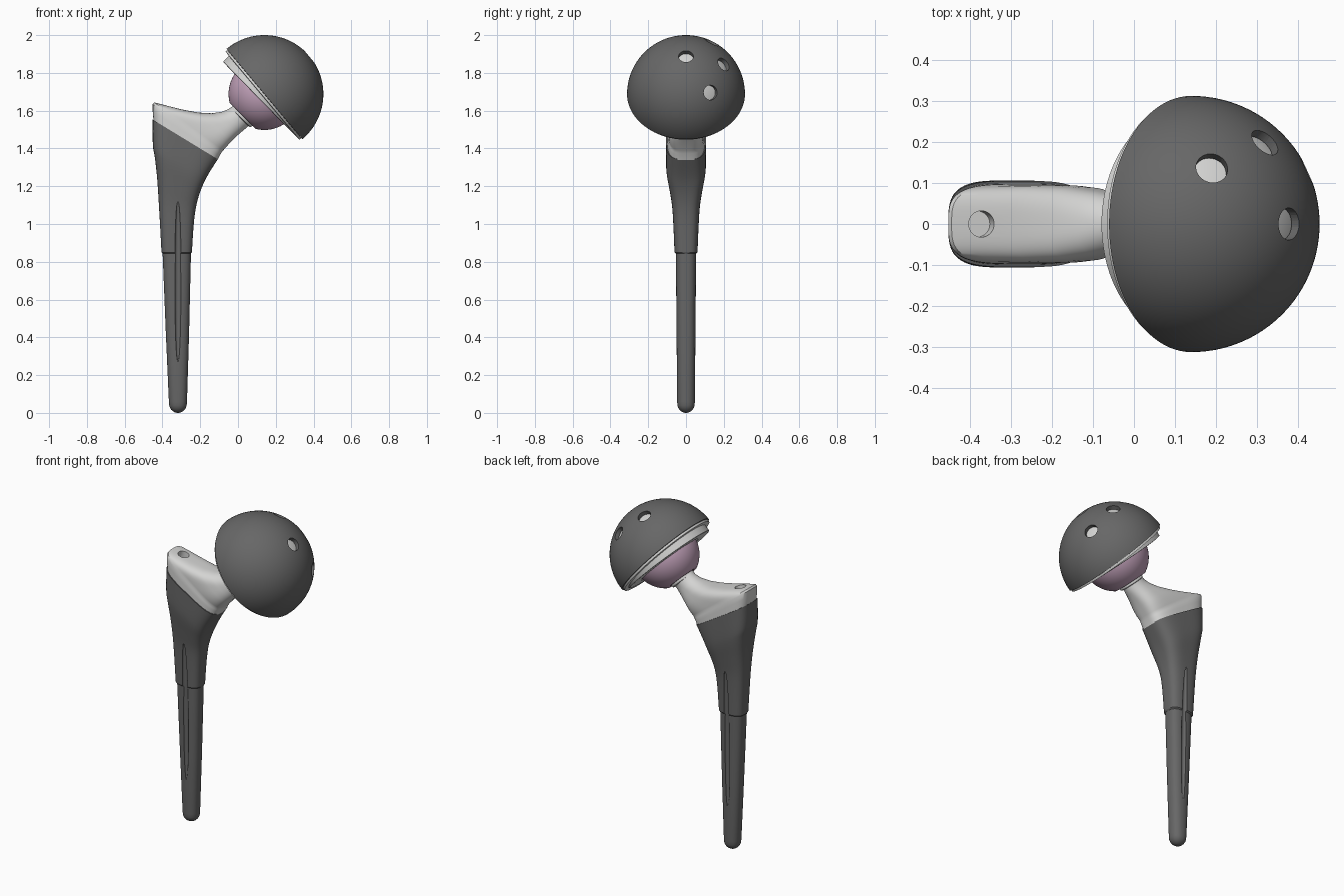
import bpy, bmesh, math
from mathutils import Vector, Matrix

if "Cube" in bpy.data.objects:
    bpy.data.objects.remove(bpy.data.objects["Cube"])

CENTRE = Vector((0.14, 0, 1.688))      # shared centre of cup, liner and head
CUP_ROT = Matrix.Rotation(math.radians(50), 4, 'Y')
NECK_ROT = Matrix.Rotation(math.radians(45), 4, 'Y')


def material(name, col):
    m = bpy.data.materials.new(name)
    m.diffuse_color = (*col, 1)
    m.use_nodes = True
    m.node_tree.nodes["Principled BSDF"].inputs["Base Color"].default_value = m.diffuse_color
    return m


DARK = material("dark_grey_metal", (0.135, 0.135, 0.135))
LIGHT = material("light_grey_metal", (0.66, 0.66, 0.65))
PINK = material("pink_ceramic", (0.54, 0.36, 0.49))


def finish(name, bm, mat):
    bmesh.ops.recalc_face_normals(bm, faces=bm.faces)
    me = bpy.data.meshes.new(name)
    bm.to_mesh(me)
    bm.free()
    ob = bpy.data.objects.new(name, me)
    bpy.context.collection.objects.link(ob)
    if mat:
        me.materials.append(mat)
    return ob


def activate(ob):
    bpy.ops.object.select_all(action='DESELECT')
    ob.select_set(True)
    bpy.context.view_layer.objects.active = ob


def smooth(ob, angle=35):
    activate(ob)
    bpy.ops.object.shade_smooth_by_angle(angle=math.radians(angle))


def cut(ob, cutters):
    for c in cutters:
        c.hide_render = True
        mod = ob.modifiers.new("cut", 'BOOLEAN')
        mod.operation = 'DIFFERENCE'
        mod.solver = 'EXACT'
        mod.object = c
        activate(ob)
        bpy.ops.object.modifier_apply(modifier=mod.name)
        bpy.data.objects.remove(c)


def skin(bm, rings):
    for a, b in zip(rings, rings[1:]):
        n = max(len(a), len(b))
        for i in range(n):
            j = (i + 1) % n
            if len(a) == 1:
                bm.faces.new((a[0], b[i], b[j]))
            elif len(b) == 1:
                bm.faces.new((a[i], a[j], b[0]))
            else:
                bm.faces.new((a[i], a[j], b[j], b[i]))


def revolve(name, profile, rot, mat, n=96, shear=None):
    """Spin (radius, height) points round an axis through CENTRE."""
    bm = bmesh.new()
    rings = []
    for r, h in profile:
        ring = []
        for i in range(1 if r < 1e-5 else n):
            t = 2 * math.pi * i / n
            p = Vector((r * math.cos(t), r * math.sin(t), h))
            if shear:
                p.z = shear(p)
            ring.append(bm.verts.new(CENTRE + rot @ p))
        rings.append(ring)
    skin(bm, rings)
    ob = finish(name, bm, mat)
    smooth(ob)
    return ob


def arc(r, a0, a1, n=24):
    """Arc points; angle is measured from the pole in degrees."""
    out = []
    for i in range(n + 1):
        a = math.radians(a0 + (a1 - a0) * i / n)
        out.append((abs(r * math.sin(a)), r * math.cos(a)))
    return out


def loft(name, sections, mat, n=64):
    """Skin superellipses; section = left x, z, right x, z, half depth, exponent."""
    bm = bmesh.new()
    rings = []
    for lx, lz, rx, rz, hy, e in sections:
        mid = Vector(((lx + rx) / 2, 0, (lz + rz) / 2))
        half = Vector(((rx - lx) / 2, 0, (rz - lz) / 2))
        ring = []
        for i in range(n):
            t = 2 * math.pi * (i + 0.5) / n
            c, s = math.cos(t), math.sin(t)
            u = math.copysign(abs(c) ** (2 / e), c)
            v = math.copysign(abs(s) ** (2 / e), s)
            ring.append(bm.verts.new(mid + half * u + Vector((0, hy * v, 0))))
        rings.append(ring)
    skin(bm, rings)
    bm.faces.new(rings[0])
    bm.faces.new(rings[-1])
    return finish(name, bm, mat)


def refine(secs, k=4):
    """Catmull-Rom interpolation between sections."""
    out = []
    for i in range(len(secs) - 1):
        p = [secs[max(0, min(len(secs) - 1, i + d))] for d in (-1, 0, 1, 2)]
        for j in range(k):
            t = j / k
            out.append(tuple(0.5 * (2 * b + (c - a) * t + (2 * a - 5 * b + 4 * c - d) * t * t
                                    + (3 * b - a - 3 * c + d) * t ** 3) for a, b, c, d in zip(*p)))
    return out + [secs[-1]]


def cylinder(name, base, direction, r, length):
    bm = bmesh.new()
    d = Vector(direction).normalized()
    m = Matrix.Translation(Vector(base) + d * length / 2) @ d.to_track_quat('Z', 'Y').to_matrix().to_4x4()
    bmesh.ops.create_cone(bm, cap_ends=True, segments=32, radius1=r, radius2=r, depth=length, matrix=m)
    return finish(name, bm, None)


# Dark stem: round tip, straight taper, small step, flared upper body
tip = [(-0.318 - 0.047 * s, z, -0.318 + 0.047 * s, z, 0.046 * s, 2.2)
       for s, z in [(math.sin(math.radians(a)), 0.048 * (1 - math.cos(math.radians(a))))
                    for a in (8, 20, 35, 50, 65, 80)]]
shaft = [(-0.366, 0.06, -0.27, 0.06, 0.047, 2.2), (-0.382, 0.42, -0.259, 0.42, 0.05, 2.5),
         (-0.399, 0.843, -0.249, 0.843, 0.054, 2.8)]
body = refine([(-0.405, 0.85, -0.244, 0.85, 0.061, 3),
               (-0.413, 1.00, -0.235, 0.99, 0.067, 3),
               (-0.42, 1.12, -0.224, 1.08, 0.074, 3),
               (-0.428, 1.24, -0.207, 1.15, 0.088, 3.2),
               (-0.44, 1.35, -0.182, 1.215, 0.102, 3.5),
               (-0.451, 1.42, -0.153, 1.27, 0.106, 3.5),
               (-0.452, 1.553, -0.107, 1.343, 0.105, 3.5)])
stem = loft("stem", tip + shaft + body, DARK)

# Long shallow grooves on the front and back of the stem
grooves = []
for side in (-1, 1):
    bm = bmesh.new()
    m = (Matrix.Translation((-0.318, side * 0.061, 0.70)) @ Matrix.Rotation(-side * math.radians(1.5), 4, 'X')
         @ Matrix.Diagonal((0.018, 0.018, 0.43, 1)))
    bmesh.ops.create_uvsphere(bm, u_segments=24, v_segments=24, radius=1, matrix=m)
    grooves.append(finish("groove_cutter", bm, None))
cut(stem, grooves)
smooth(stem, 30)

# Light shoulder narrowing into the neck
neck = loft("shoulder_and_neck", [
    (-0.447, 1.545, -0.109, 1.338, 0.099, 3.5),
    (-0.452, 1.60, -0.098, 1.36, 0.098, 3.5),
    (-0.452, 1.635, -0.09, 1.373, 0.097, 3.5),
    (-0.444, 1.644, -0.086, 1.38, 0.094, 3.5),
    (-0.40, 1.633, -0.078, 1.39, 0.094, 3.5),
    (-0.30, 1.607, -0.06, 1.41, 0.094, 3.4),
    (-0.21, 1.59, -0.036, 1.437, 0.089, 3.1),
    (-0.14, 1.586, -0.005, 1.467, 0.078, 2.6),
    (-0.085, 1.594, 0.025, 1.493, 0.067, 2.2),
    (-0.05, 1.609, 0.049, 1.513, 0.061, 2),
    (-0.022, 1.628, 0.07, 1.537, 0.062, 2)], LIGHT)
# Blind hole in the top of the shoulder
cut(neck, [cylinder("shoulder_hole_cutter", (-0.382, 0, 1.585), (0.25, 0, 0.97), 0.032, 0.1)])
smooth(neck, 35)

# Collar and taper joining the neck to the head
revolve("neck_collar", [(0, -0.08), (0.055, -0.08), (0.06, -0.15), (0.06, -0.158), (0.072, -0.16),
                        (0.074, -0.165), (0.072, -0.176), (0.06, -0.18), (0, -0.18)], NECK_ROT, LIGHT, 64)

# Ball head with a flat underside
revolve("ball_head", arc(0.19, 0, 149, 40) + [(0.08, -0.163), (0.075, -0.15), (0, -0.15)], NECK_ROT, PINK)


# Liner: inner dome, rim flange and a lip that is deeper on the upper side
def lip(p):
    return p.z - 0.021 * p.x * -1 / 0.275 if p.z < -0.03 else p.z


revolve("liner", arc(0.284, 0, 90) + [(0.304, -0.001), (0.304, -0.013), (0.276, -0.015), (0.273, -0.036),
                                      (0.262, -0.038), (0.196, -0.038)] + arc(0.196, 90, 0),
        CUP_ROT, LIGHT, shear=lip)

# Outer cup shell with four screw holes
cup = revolve("cup_shell", arc(0.312, 0, 90, 32) + [(0.288, 0)] + arc(0.288, 88, 0, 32), CUP_ROT, DARK)
cut(cup, [cylinder("cup_hole_cutter", CENTRE + Vector(d).normalized() * 0.24, d, 0.039, 0.12)
          for d in ((0.05, 0.137, 0.276), (0.18, 0.2, 0.158), (0.238, 0, 0.2), (0.283, 0.13, 0.008))])
smooth(cup, 35)
